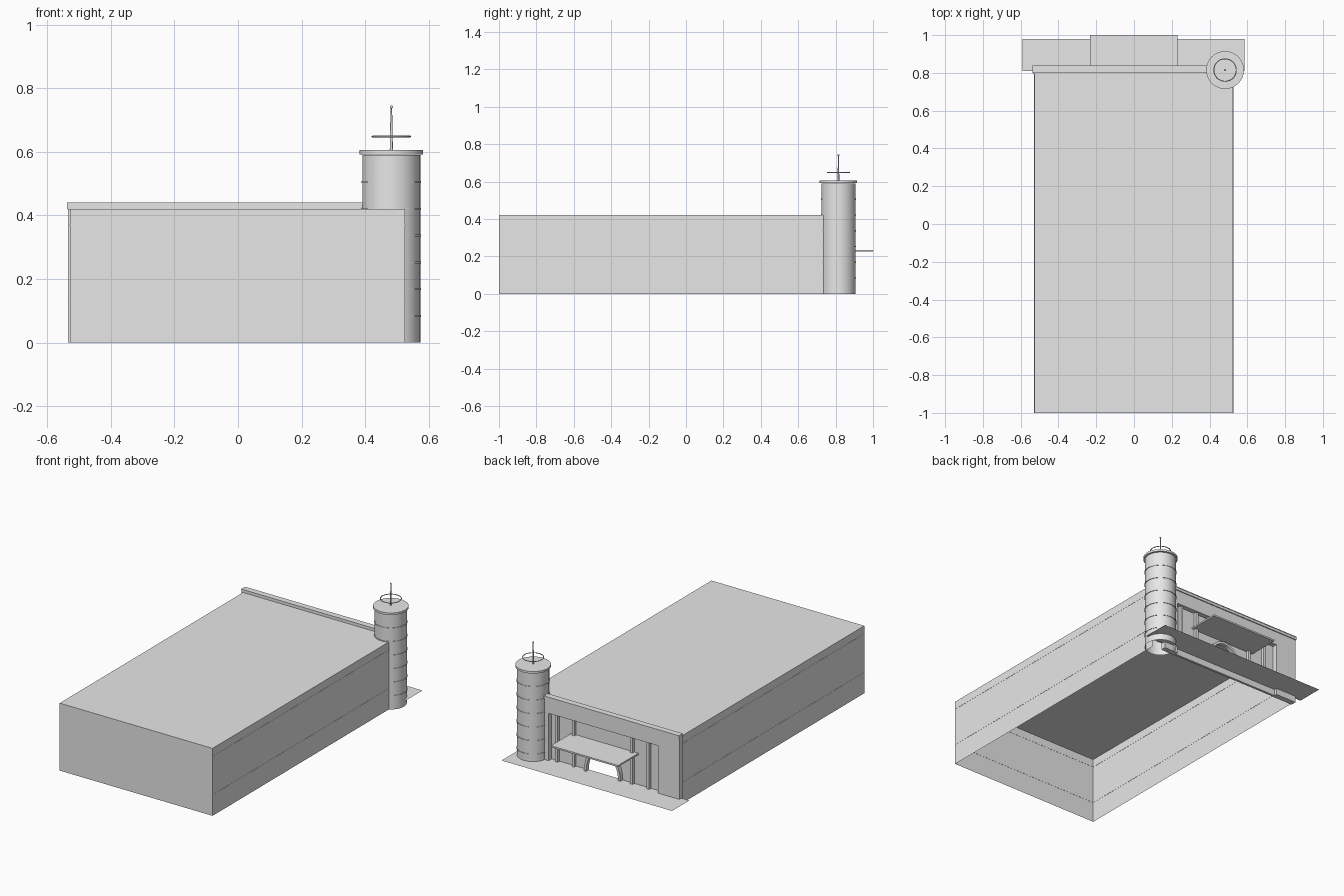
import bpy, bmesh, math

if "Cube" in bpy.data.objects:
    bpy.data.objects.remove(bpy.data.objects["Cube"])

grey = bpy.data.materials.new("light_grey")
grey.diffuse_color = (0.8, 0.8, 0.8, 1)
grey.use_nodes = True
grey.node_tree.nodes["Principled BSDF"].inputs["Base Color"].default_value = grey.diffuse_color
TX, TY = 0.482, 0.815          # tower centre


def finish(name, bm, smooth=False):
    me = bpy.data.meshes.new(name)
    bm.to_mesh(me)
    bm.free()
    me.materials.append(grey)
    ob = bpy.data.objects.new(name, me)
    bpy.context.collection.objects.link(ob)
    if smooth:
        bpy.ops.object.select_all(action='DESELECT')
        ob.select_set(True)
        bpy.context.view_layer.objects.active = ob
        bpy.ops.object.shade_smooth_by_angle(angle=math.radians(35))
    return ob


def box(name, x, y, z, drop=()):
    """Box from ranges; drop lists outward normals of faces to leave open."""
    bm = bmesh.new()
    bmesh.ops.create_cube(bm, size=1)
    bm.normal_update()
    gone = [f for f in bm.faces
            if any(f.normal.dot(d) > 0.9 for d in map(Vec, drop))]
    bmesh.ops.delete(bm, geom=gone, context='FACES')
    for v in bm.verts:
        v.co = [(r[0] + r[1]) / 2 + c * (r[1] - r[0]) for r, c in zip((x, y, z), v.co)]
    return finish(name, bm)


def Vec(d):
    from mathutils import Vector
    return Vector(d)


def lathe(name, profile, steps=48):
    """Spin a (radius, z) profile about the tower axis."""
    bm = bmesh.new()
    vs = [bm.verts.new((TX + r, TY, z)) for r, z in profile]
    es = [bm.edges.new(p) for p in zip(vs, vs[1:])]
    bmesh.ops.spin(bm, geom=vs + es, cent=(TX, TY, 0), axis=(0, 0, 1),
                   angle=math.tau, steps=steps)
    bmesh.ops.remove_doubles(bm, verts=bm.verts, dist=1e-5)
    bmesh.ops.recalc_face_normals(bm, faces=bm.faces)
    return finish(name, bm, True)


def arch(a, h, n=20):
    return [(a * math.cos(math.pi * i / n), 0.04 + h * math.sin(math.pi * i / n))
            for i in range(n + 1)]


# Main hall: open underneath, entrance wall made separately
box("hall", (-0.528, 0.525), (-1, 0.80), (0, 0.42), [(0, 0, -1), (0, 1, 0)])

# Thin seams around the hall
for z in (0.13, 0.37):
    for sx in (-0.528, 0.525):
        box("side_seam", (sx - 0.001, sx + 0.001), (-1, 0.80), (z - 0.001, z + 0.001))
    box("rear_seam", (-0.528, 0.525), (-1.0, -0.999), (z - 0.001, z + 0.001))

# Entrance wall with an arched opening
bm = bmesh.new()
outline = [(0.525, 0.04), (0.525, 0.42), (-0.528, 0.42), (-0.528, 0.04)]
outline += arch(0.11, 0.155)[::-1]
f = bm.faces.new([bm.verts.new((x, 0.80, z)) for x, z in outline])
bm.normal_update()
if f.normal.y < 0:
    f.normal_flip()
bmesh.ops.triangulate(bm, faces=bm.faces)
finish("entrance_wall", bm)
box("entrance_sill", (-0.528, 0.45), (0.797, 0.812), (0, 0.04))

# Arch surround
bm = bmesh.new()
rings = [[bm.verts.new((x, y, z)) for x, z in arch(a, h)]
         for a, h, y in ((0.11, 0.155, 0.80), (0.11, 0.155, 0.825),
                         (0.125, 0.17, 0.825), (0.125, 0.17, 0.80))]
for p, q in zip(rings, rings[1:]):
    for i in range(len(p) - 1):
        bm.faces.new((p[i], p[i + 1], q[i + 1], q[i]))
bmesh.ops.recalc_face_normals(bm, faces=bm.faces)
finish("arch_surround", bm, True)

# Facade frame: piers, lintel and coping
box("wide_pier", (-0.535, -0.39), (0.795, 0.83), (0, 0.42))
box("narrow_pier", (0.365, 0.46), (0.80, 0.83), (0, 0.42))
box("lintel", (-0.39, 0.365), (0.80, 0.83), (0.335, 0.42))
box("coping", (-0.538, 0.45), (0.803, 0.836), (0.42, 0.436))
box("coping_cap", (-0.538, 0.45), (0.80, 0.838), (0.436, 0.44))

# Window posts
for x in (-0.31, -0.195, 0.205, 0.32):
    box("window_post", (x - 0.009, x + 0.009), (0.80, 0.818), (0.04, 0.335))

# Canopy and the zero-thickness pavement sheet
box("canopy", (-0.232, 0.23), (0.80, 1.0), (0.225, 0.235))
bm = bmesh.new()
bm.faces.new([bm.verts.new((x, y, 0.04)) for x, y in
              ((-0.59, 0.81), (0.585, 0.81), (0.585, 0.98), (-0.59, 0.98))])
finish("pavement", bm)

# Round tower with bands, cap, hoop and mast
lathe("tower", [(0.091, 0), (0.091, 0.59)])
for i in range(1, 7):
    z = 0.0842 * i
    lathe("tower_band", [(0.091, z - 0.003), (0.094, z - 0.003),
                         (0.094, z + 0.003), (0.091, z + 0.003)])
lathe("tower_cap", [(0.088, 0.592), (0.1, 0.592), (0.1, 0.605), (0.0, 0.606)])
t = [(0.0595 + 0.0025 * math.cos(k * math.tau / 8), 0.648 + 0.0025 * math.sin(k * math.tau / 8))
     for k in range(9)]
lathe("hoop", t)
lathe("mast", [(0.005, 0.605), (0.0025, 0.738)], 12)
lathe("mast_ball", [(0.005 * math.sin(k * math.pi / 8), 0.741 - 0.005 * math.cos(k * math.pi / 8))
                    for k in range(9)], 12)
